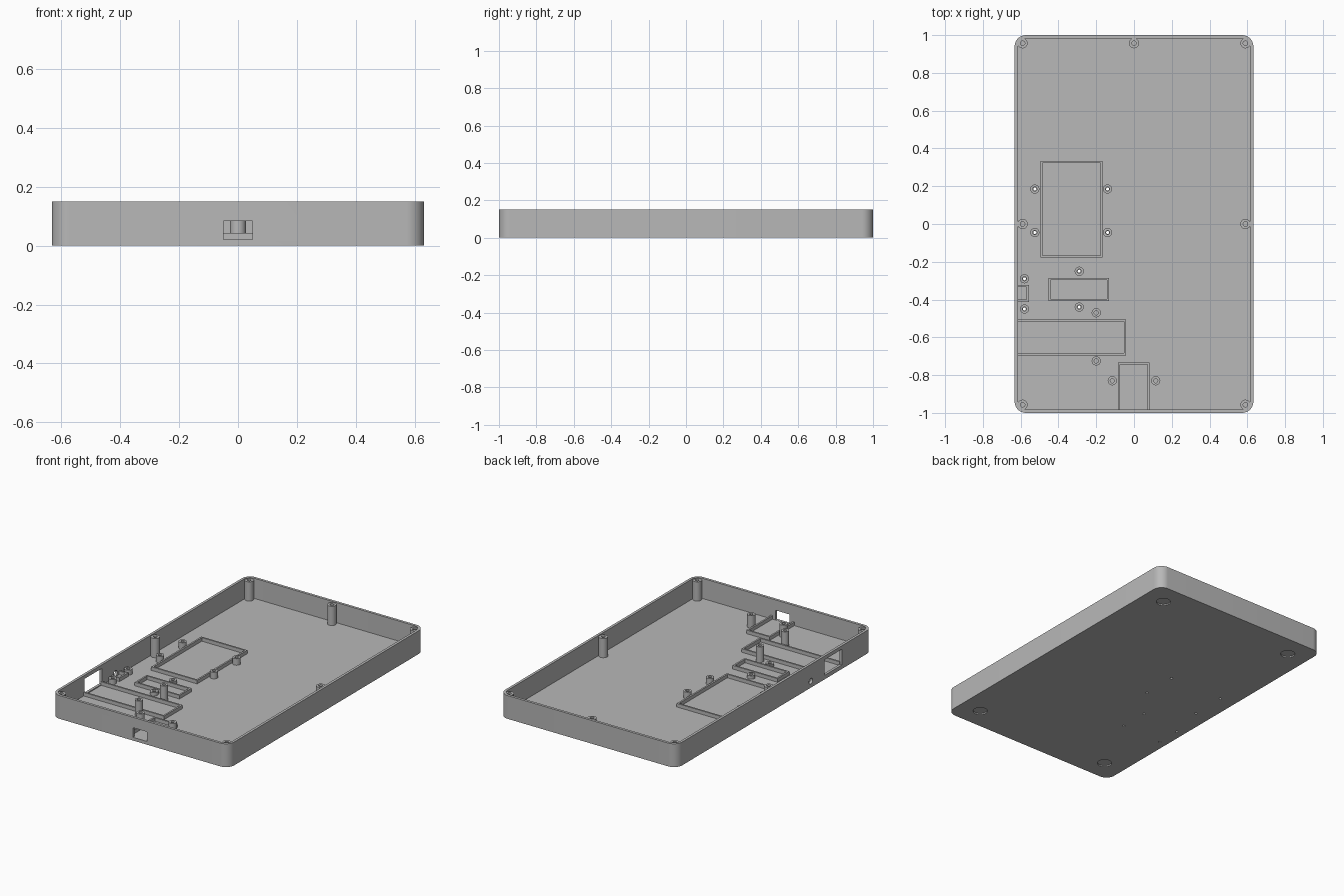
import bpy, bmesh
from math import pi, cos, sin, radians
from mathutils import Vector

HX, HY, H = 0.632, 1.0, 0.15      # half width, half length, height
WALL, FLOOR, RIB = 0.017, 0.02, 0.043

cube = bpy.data.objects.get("Cube")
if cube:
    bpy.data.objects.remove(cube, do_unlink=True)

grey = bpy.data.materials.new("plain grey plastic")
grey.use_nodes = True
colour = (0.48, 0.48, 0.48, 1)
grey.diffuse_color = colour
grey.node_tree.nodes["Principled BSDF"].inputs["Base Color"].default_value = colour


def finish(name, bm, smooth=False):
    bmesh.ops.recalc_face_normals(bm, faces=bm.faces)
    mesh = bpy.data.meshes.new(name)
    bm.to_mesh(mesh)
    bm.free()
    mesh.materials.append(grey)
    ob = bpy.data.objects.new(name, mesh)
    bpy.context.collection.objects.link(ob)
    if smooth:
        shade(ob)
    return ob


def shade(ob):
    bpy.ops.object.select_all(action="DESELECT")
    ob.select_set(True)
    bpy.context.view_layer.objects.active = ob
    bpy.ops.object.shade_smooth_by_angle(angle=radians(30))


def prism(name, outline, z0, z1):
    bm = bmesh.new()
    face = bm.faces.new([bm.verts.new((x, y, z0)) for x, y in outline])
    top = bmesh.ops.extrude_face_region(bm, geom=[face])["geom"]
    verts = [v for v in top if isinstance(v, bmesh.types.BMVert)]
    bmesh.ops.translate(bm, verts=verts, vec=(0, 0, z1 - z0))
    return finish(name, bm)


def rounded(hx, hy, r, steps=12):
    pts = []
    for k, (sx, sy) in enumerate(((1, 1), (-1, 1), (-1, -1), (1, -1))):
        for i in range(steps + 1):
            a = (k + i / steps) * pi / 2
            pts.append((sx * (hx - r) + r * cos(a), sy * (hy - r) + r * sin(a)))
    return pts


def box(name, x0, x1, y0, y1, z0, z1):
    return prism(name, [(x0, y0), (x1, y0), (x1, y1), (x0, y1)], z0, z1)


def disc(name, x, y, r, z0, z1, n=32):
    ring = [(x + r * cos(2 * pi * i / n), y + r * sin(2 * pi * i / n)) for i in range(n)]
    return prism(name, ring, z0, z1)


def cut(ob, cutter):
    cutter.hide_render = True
    mod = ob.modifiers.new("cut", "BOOLEAN")
    mod.operation, mod.object, mod.solver = "DIFFERENCE", cutter, "EXACT"
    bpy.context.view_layer.objects.active = ob
    bpy.ops.object.modifier_apply(modifier=mod.name)
    bpy.data.objects.remove(cutter, do_unlink=True)


def post(name, x, y, top, r=0.024, hole=0.011):
    # Hollow screw post, lathed from its wall section
    bm = bmesh.new()
    z0 = FLOOR - 0.002
    section = [(hole, z0), (r, z0), (r, top), (hole, top)]
    vs = [bm.verts.new((x + d, y, z)) for d, z in section]
    edges = [bm.edges.new((vs[i], vs[(i + 1) % 4])) for i in range(4)]
    bmesh.ops.spin(bm, geom=vs + edges, cent=Vector((x, y, 0)), axis=(0, 0, 1),
                   angle=2 * pi, steps=28)
    bmesh.ops.remove_doubles(bm, verts=bm.verts, dist=0.0001)
    finish(name, bm, smooth=True)


def frame(name, x0, x1, y0, y1, skip=""):
    # Locating rib around a component; the skipped side is closed by the wall
    t, z0 = 0.011, FLOOR - 0.002
    bars = {"left": (x1 - t, x1, y0 + t, y1 - t), "right": (x0, x0 + t, y0 + t, y1 - t),
            "front": (x0, x1, y0, y0 + t), "back": (x0, x1, y1 - t, y1)}
    if skip == "front":
        bars["left"] = (x1 - t, x1, y0, y1 - t)
        bars["right"] = (x0, x0 + t, y0, y1 - t)
    for side, b in bars.items():
        if side != skip:
            box(f"{name}_{side}", *b, z0, RIB)


# Screw post positions (x, y) and heights
short_posts = [(x, y, 0.062) for x in (-0.525, -0.14) for y in (0.185, -0.045)]
short_posts += [(-0.29, y, 0.042) for y in (-0.25, -0.44)]
short_posts += [(-0.58, y, 0.052) for y in (-0.29, -0.45)]
tall_posts = [(-0.2, y, 0.12) for y in (-0.47, -0.725)]
tall_posts += [(x, -0.83, 0.1) for x in (-0.115, 0.115)]
lid_posts = [(x, y) for x in (-0.59, 0.59) for y in (-0.957, 0, 0.957)] + [(0, 0.957)]

# Tray shell
tray = prism("tray", rounded(HX, HY, 0.06), 0, H)
cut(tray, prism("cavity", rounded(HX - WALL, HY - WALL, 0.06 - WALL), FLOOR, H + 0.1))

# Wall openings: front socket, side display slot, round side hole
cut(tray, box("front_opening", -0.05, 0.05, -1.1, -0.95, FLOOR + 0.001, 0.083))
cut(tray, box("side_opening", -0.7, -0.6, -0.688, -0.51, 0.026, 0.127))
hole = disc("side_hole", 0, 0, 0.018, -0.05, 0.05)
hole.rotation_euler.y = pi / 2
hole.location = (-HX, -0.37, 0.042)
bpy.context.view_layer.update()
cut(tray, hole)

# Shallow foot recesses and screw holes in the underside
for x in (-0.49, 0.49):
    for y in (-0.86, 0.86):
        cut(tray, disc("foot_recess", x, y, 0.043, -0.05, 0.008))
for x, y, _ in short_posts:
    cut(tray, disc("floor_hole", x, y, 0.008, -0.05, 0.05, 16))
shade(tray)

# Posts
for x, y, top in short_posts:
    post("short_post", x, y, top)
for x, y, top in tall_posts:
    post("tall_post", x, y, top)
for x, y in lid_posts:
    post("lid_post", x, y, 0.144, 0.027, 0.012)

# Component frames
INNER = -HX + WALL - 0.002
frame("large_board_frame", -0.495, -0.167, -0.178, 0.333)
frame("small_board_frame", -0.452, -0.132, -0.408, -0.285)
frame("side_jack_frame", INNER, -0.557, -0.412, -0.323, skip="right")
frame("side_slot_frame", INNER, -0.042, -0.695, -0.505, skip="right")
frame("front_socket_frame", -0.085, 0.082, -HY + WALL - 0.002, -0.732, skip="front")
